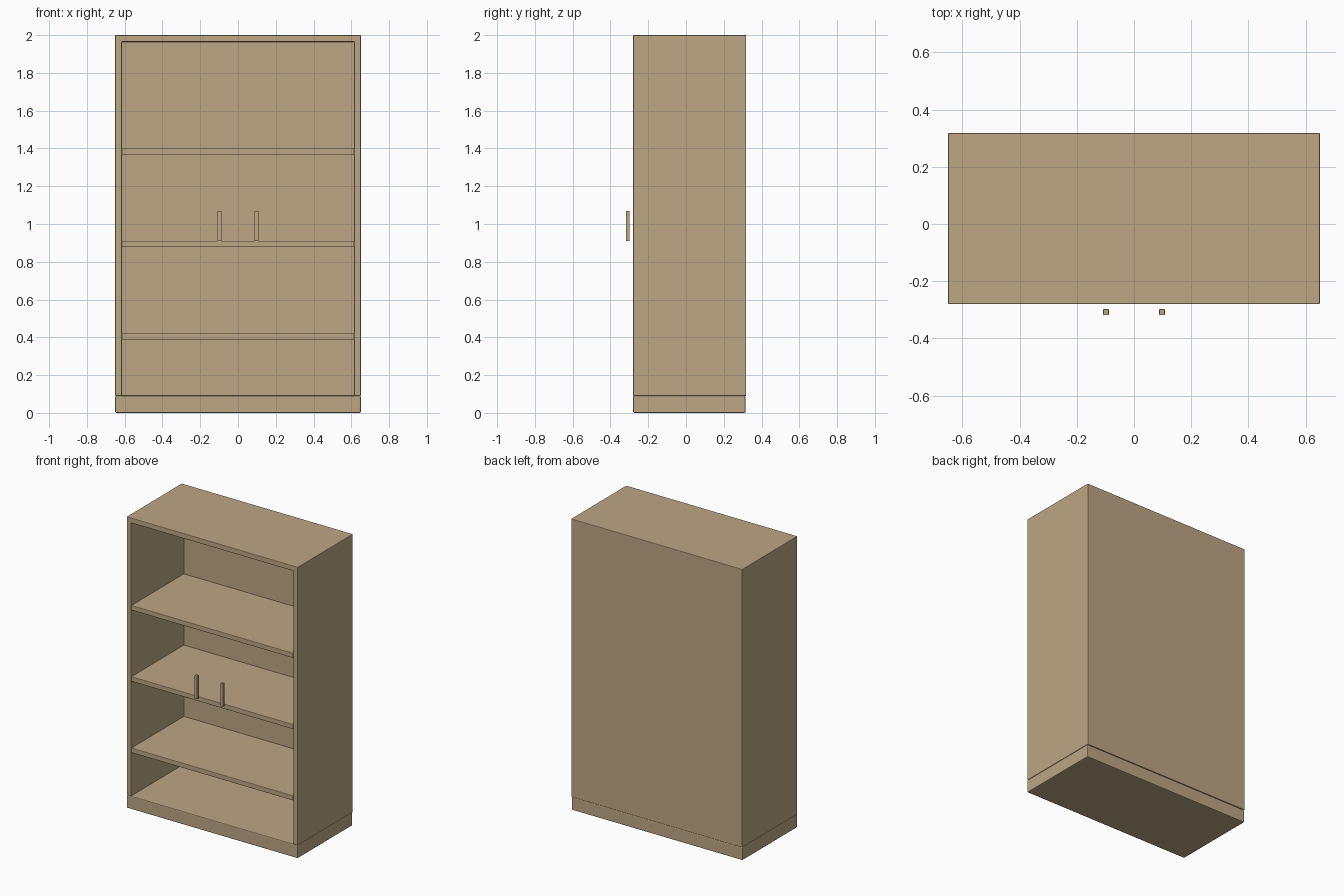
import bpy, bmesh
from mathutils import Vector

cube = bpy.data.objects.get("Cube")
if cube:
    bpy.data.objects.remove(cube)

COLOR = (0.51, 0.385, 0.235, 1)
wood = bpy.data.materials.new("light_wood")
wood.use_nodes = True
wood.diffuse_color = COLOR
bsdf = next(n for n in wood.node_tree.nodes if n.type == 'BSDF_PRINCIPLED')
bsdf.inputs["Base Color"].default_value = COLOR

HALF_W, FRONT, BACK = 0.65, -0.28, 0.318
BASE_TOP, TOP, BOARD, BACK_T = 0.09, 2.0, 0.035, 0.027
INNER = HALF_W - BOARD


def add_box(bm, lo, hi):
    """Add a box between two corners and return its faces."""
    lo, hi = Vector(lo), Vector(hi)
    verts = bmesh.ops.create_cube(bm, size=1)["verts"]
    for v in verts:
        v.co = (lo + hi) / 2 + v.co * (hi - lo)
    return list({f for v in verts for f in v.link_faces})


def finish(name, bm, bevel):
    """Turn a bmesh into a wooden part with softened edges."""
    bmesh.ops.recalc_face_normals(bm, faces=bm.faces)
    mesh = bpy.data.meshes.new(name)
    bm.to_mesh(mesh)
    bm.free()
    mesh.materials.append(wood)
    obj = bpy.data.objects.new(name, mesh)
    bpy.context.collection.objects.link(obj)
    mod = obj.modifiers.new("soft_edges", 'BEVEL')
    mod.width, mod.segments = bevel, 2
    return obj


def board(name, lo, hi, bevel=0.003):
    bm = bmesh.new()
    add_box(bm, lo, hi)
    return finish(name, bm, bevel)


# Carcass: outer and inner shells, open at front and bottom, joined along the rim
bm = bmesh.new()
shells = (add_box(bm, (-HALF_W, FRONT, BASE_TOP), (HALF_W, BACK, TOP))
          + add_box(bm, (-INNER, FRONT, BASE_TOP), (INNER, BACK - BACK_T, TOP - BOARD)))
bm.normal_update()
openings = [f for f in shells if f.normal.y < -0.5 or f.normal.z < -0.5]
bmesh.ops.delete(bm, geom=openings, context='FACES')
bmesh.ops.bridge_loops(bm, edges=[e for e in bm.edges if e.is_boundary])
finish("carcass", bm, 0.003)

# Plinth, which is also the cabinet floor
board("plinth", (-HALF_W, FRONT, 0), (HALF_W, BACK - 0.003, BASE_TOP), 0.006)

# Shelves
for name, z in (("lower", 0.388), ("middle", 0.878), ("upper", 1.367)):
    board(name + "_shelf", (-INNER, FRONT, z), (INNER, BACK - BACK_T, z + BOARD - 0.002))

# Upright door pulls
for name, x in (("left", 0.098), ("right", -0.098)):
    board(name + "_handle", (x - 0.01, -0.318, 0.91), (x + 0.01, -0.298, 1.07), 0.002)
